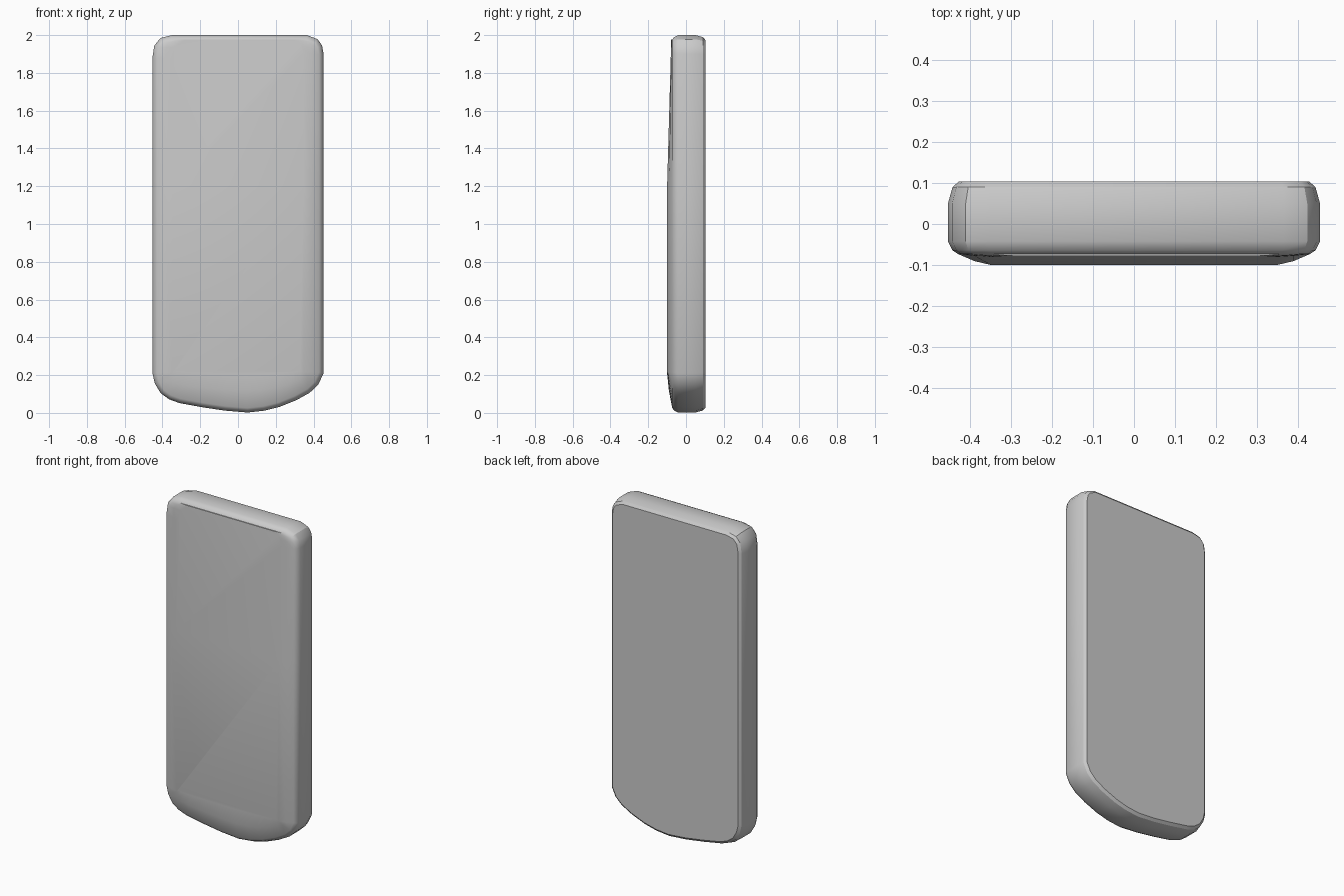
import bpy, bmesh
from mathutils import Vector

if "Cube" in bpy.data.objects:
    bpy.data.objects.remove(bpy.data.objects["Cube"])

# Front outline (x, z), counter-clockwise seen from the front
OUTLINE = [Vector(p) for p in [
    (-.453, 1.2), (-.453, .21), (-.44, .155), (-.41, .105), (-.365, .072), (-.31, .052),
    (-.19, .03), (-.07, .012), (.05, .002), (.14, .012), (.22, .032), (.31, .068),
    (.38, .107), (.425, .15), (.453, .21), (.453, 1.2), (.453, 1.9), (.445, 1.945),
    (.422, 1.978), (.365, 2), (-.35, 2), (-.41, 1.985), (-.443, 1.945), (-.453, 1.88)]]


def inset(pts, d):
    """Move every outline point inward by distance d."""
    out = []
    for i, p in enumerate(pts):
        a = (p - pts[i - 1]).normalized()
        b = (pts[(i + 1) % len(pts)] - p).normalized()
        n = Vector((-a.y - b.y, a.x + b.x)).normalized()
        out.append(p + n * d / max(.5, n.dot(Vector((-a.y, a.x)))))
    return out


def front_ring(t):
    """Ring on the front crown: t = 0 at the rim, 1 at the flat face."""
    ring = []
    for r in inset(OUTLINE, .024):
        x, z, y = r.x * (1 - .19 * t), r.y, -.1
        if z < .24:
            z += t * (.205 + .1 * z - z) if z < .2 else 0
        if z > 1.2:
            y += .022 * (z - 1.2) / .78
        bulge = 1 - (1 - t) ** 1.5
        ring.append((x, -.073 + (y + .073) * bulge, z))
    return ring


# Rounded slab: rings from the flat back to the crowned front
bm = bmesh.new()
rings = [[(p.x, y, p.y) for p in inset(OUTLINE, d)]
         for y, d in ((.103, .026), (.09, .011), (.05, 0), (-.042, 0), (-.064, .011))]
rings += [front_ring(t) for t in (0, .5, 1)]
rings = [[bm.verts.new(p) for p in r] for r in rings]
n = len(OUTLINE)
for a, b in zip(rings, rings[1:]):
    for i in range(n):
        j = (i + 1) % n
        bm.faces.new((a[i], a[j], b[j], b[i]))
bm.faces.new(rings[0])

# Front face, bent at mid height where the taper starts
last = rings[-1]
bm.faces.new(last[:16])
bm.faces.new(last[15:] + last[:1])
bmesh.ops.recalc_face_normals(bm, faces=bm.faces)

mesh = bpy.data.meshes.new("rounded_slab")
bm.to_mesh(mesh)
bm.free()
slab = bpy.data.objects.new("rounded_slab", mesh)
bpy.context.collection.objects.link(slab)
bpy.context.view_layer.objects.active = slab
slab.select_set(True)
bpy.ops.object.shade_smooth_by_angle(angle=.5236)
